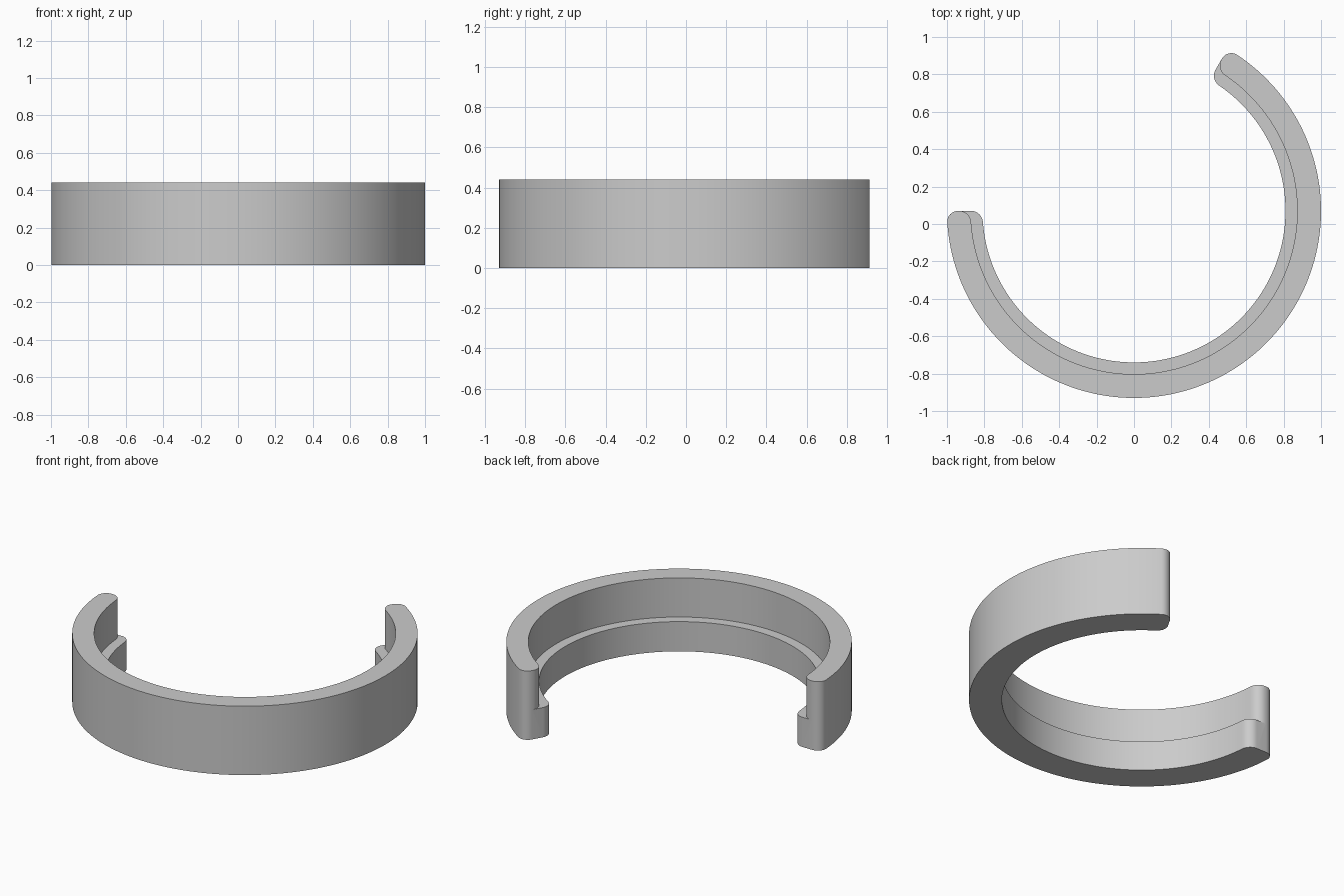
import bpy, bmesh
from math import sin, cos, pi, radians

cube = bpy.data.objects.get("Cube")
if cube:
    bpy.data.objects.remove(cube)

CENTRE_Y = 0.07
R_OUT, R_LIP, R_WALL = 1.0, 0.81, 0.873
Z_STEP, Z_TOP = 0.19, 0.44
FILLET = 0.06
START, END = radians(180), radians(420)
ROUND_STEPS, ARC_STEPS = 10, 120


def rail(bm, radius, side, z):
    """Row of vertices along the arc; side is the inset direction of the rounded ends."""
    def end_point(t):
        r = radius + side * FILLET * (1 - sin(t))
        return r, FILLET * (1 - cos(t)) / r

    ends = [end_point(pi / 2 * i / ROUND_STEPS) for i in range(ROUND_STEPS + 1)]
    polar = [(r, START + a) for r, a in ends]
    a0 = START + ends[-1][1]
    a1 = END - ends[-1][1]
    polar += [(radius, a0 + (a1 - a0) * i / ARC_STEPS) for i in range(1, ARC_STEPS)]
    polar += [(r, END - a) for r, a in reversed(ends)]
    return [bm.verts.new((r * cos(a), CENTRE_Y + r * sin(a), z)) for r, a in polar]


def bridge(bm, a, b):
    for i in range(len(a) - 1):
        bm.faces.new((a[i], a[i + 1], b[i + 1], b[i]))


# Open clip ring: stepped section swept through 240 degrees
bm = bmesh.new()
section = [
    rail(bm, R_OUT, -1, 0),
    rail(bm, R_OUT, -1, Z_STEP),
    rail(bm, R_OUT, -1, Z_TOP),
    rail(bm, R_WALL, 1, Z_TOP),
    rail(bm, R_WALL, 1, Z_STEP),
    rail(bm, R_LIP, 1, Z_STEP),
    rail(bm, R_LIP, 1, 0),
]
for k, row in enumerate(section):
    bridge(bm, row, section[(k + 1) % len(section)])

# Flat strips between the rounded corners at both ends
for e in (0, -1):
    out0, out1, out2, wall2, wall1, lip1, lip0 = [row[e] for row in section]
    bm.faces.new((out1, out2, wall2, wall1))
    bm.faces.new((out0, out1, wall1, lip1, lip0))
bmesh.ops.recalc_face_normals(bm, faces=bm.faces)

mesh = bpy.data.meshes.new("clip_ring")
bm.to_mesh(mesh)
bm.free()
ring = bpy.data.objects.new("clip_ring", mesh)
bpy.context.collection.objects.link(ring)

# Plain grey finish
grey = bpy.data.materials.new("plain grey")
grey.use_nodes = True
colour = (0.6, 0.6, 0.6, 1)
grey.diffuse_color = colour
grey.node_tree.nodes["Principled BSDF"].inputs["Base Color"].default_value = colour
mesh.materials.append(grey)

bpy.ops.object.select_all(action="DESELECT")
ring.select_set(True)
bpy.context.view_layer.objects.active = ring
bpy.ops.object.shade_smooth_by_angle(angle=radians(30))
